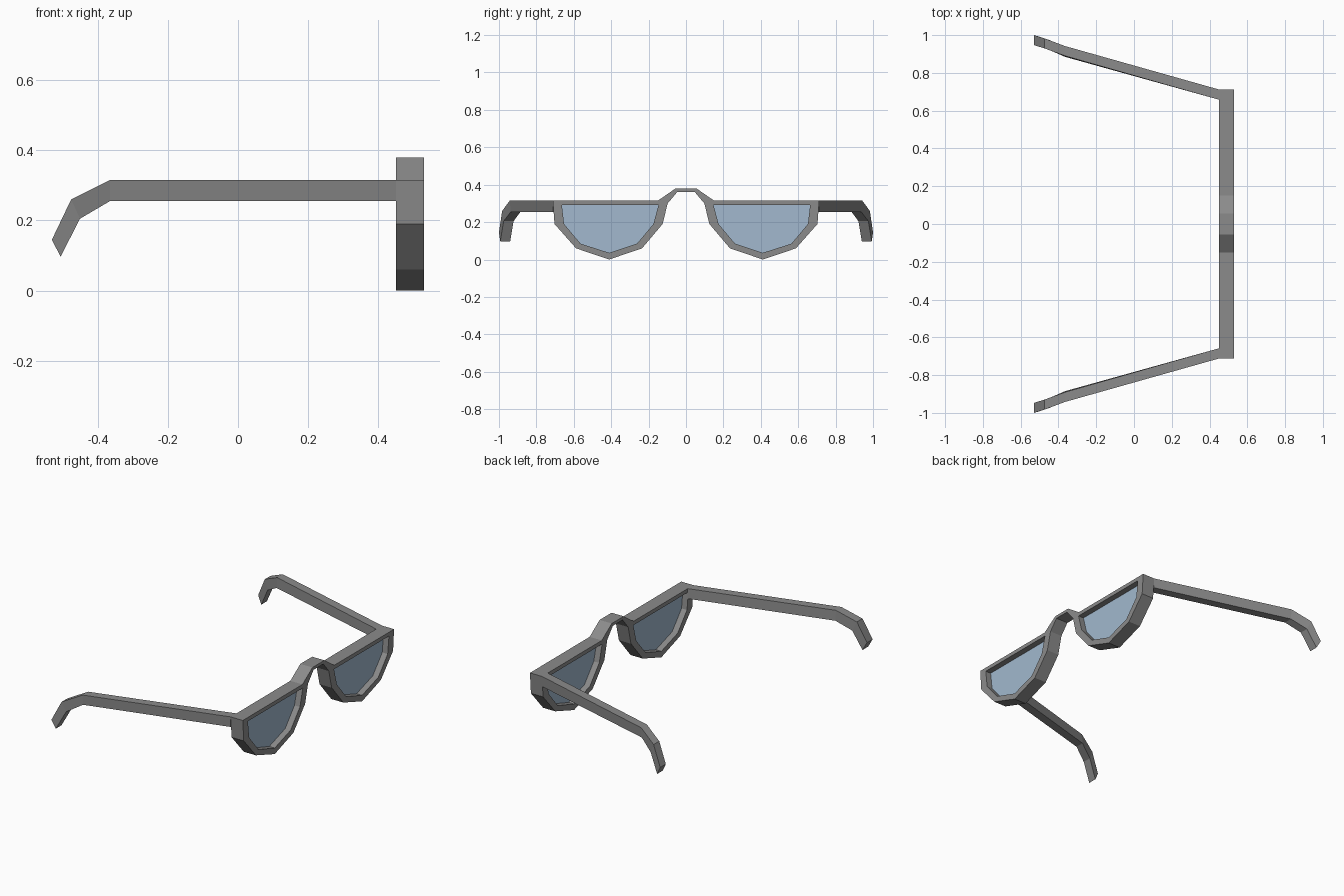
import bpy
import bmesh

cube = bpy.data.objects.get("Cube")
if cube:
    bpy.data.objects.remove(cube, do_unlink=True)

BACK, FRONT = 0.45, 0.53


def material(name, color):
    mat = bpy.data.materials.new(name)
    mat.use_nodes = True
    mat.diffuse_color = color
    mat.node_tree.nodes["Principled BSDF"].inputs["Base Color"].default_value = color
    return mat


def finish(name, bm, mat, mirror=True):
    bmesh.ops.recalc_face_normals(bm, faces=bm.faces)
    mesh = bpy.data.meshes.new(name)
    bm.to_mesh(mesh)
    bm.free()
    mesh.materials.append(mat)
    obj = bpy.data.objects.new(name, mesh)
    bpy.context.collection.objects.link(obj)
    if mirror:
        mod = obj.modifiers.new("Mirror", 'MIRROR')
        mod.use_axis = (False, True, False)
        mod.use_clip = False
        mod.use_mirror_merge = False
    return obj


def loft(name, sections, mat, closed=False, mirror=True):
    """Join matching cross-sections into a bar, either a loop or capped."""
    bm = bmesh.new()
    rings = [[bm.verts.new(p) for p in s] for s in sections]
    pairs = list(zip(rings, rings[1:]))
    if closed:
        pairs.append((rings[-1], rings[0]))
    else:
        bm.faces.new(rings[0])
        bm.faces.new(rings[-1])
    for a, b in pairs:
        for i in range(len(a)):
            j = (i + 1) % len(a)
            bm.faces.new((a[i], a[j], b[j], b[i]))
    return finish(name, bm, mat, mirror)


def across(outer, inner):
    """Four-cornered section spanning the full depth of the front."""
    return [(FRONT, *outer), (FRONT, *inner), (BACK, *inner), (BACK, *outer)]


grey = material("frame grey", (0.26, 0.26, 0.26, 1))
blue = material("lens blue", (0.36, 0.485, 0.62, 1))

# Lens rims: matching outer and inner outlines as (y, z)
outer = [(0.712, 0.315), (0.703, 0.19), (0.588, 0.06), (0.411, 0.0),
         (0.235, 0.06), (0.125, 0.19), (0.098, 0.3), (0.15, 0.315)]
inner = [(0.664, 0.292), (0.652, 0.19), (0.564, 0.085), (0.411, 0.036),
         (0.262, 0.085), (0.174, 0.19), (0.147, 0.292), (0.2, 0.292)]
loft("lens_rims", [across(o, i) for o, i in zip(outer, inner)], grey, closed=True)

# Lenses: thin plates set halfway into the rims
bm = bmesh.new()
face = bm.faces.new([bm.verts.new((0.486, y, z)) for y, z in inner])
extruded = bmesh.ops.extrude_face_region(bm, geom=[face], use_keep_orig=True)
bmesh.ops.translate(bm, vec=(0.008, 0, 0),
                    verts=[v for v in extruded["geom"] if isinstance(v, bmesh.types.BMVert)])
finish("lenses", bm, blue)

# Nose bridge: arch between the rims
half = [((0.15, 0.315), (0.098, 0.3)), ((0.056, 0.38), (0.046, 0.362))]
arch = half + [((-t[0], t[1]), (-u[0], u[1])) for t, u in reversed(half)]
loft("nose_bridge", [across(t, u) for t, u in arch], grey, mirror=False)

# Temple arms: top (x, z), bottom (x, z), outer y, inner y, bottom shift in y
arm = [((0.45, 0.315), (0.45, 0.255), 0.712, 0.658, 0.0),
       ((-0.365, 0.315), (-0.365, 0.255), 0.942, 0.89, -0.005),
       ((-0.475, 0.26), (-0.45, 0.205), 0.983, 0.93, -0.008),
       ((-0.53, 0.145), (-0.505, 0.097), 1.0, 0.947, -0.007)]
loft("temple_arms",
     [[(t[0], o, t[1]), (t[0], i, t[1]), (b[0], i + s, b[1]), (b[0], o + s, b[1])]
      for t, b, o, i, s in arm], grey)
